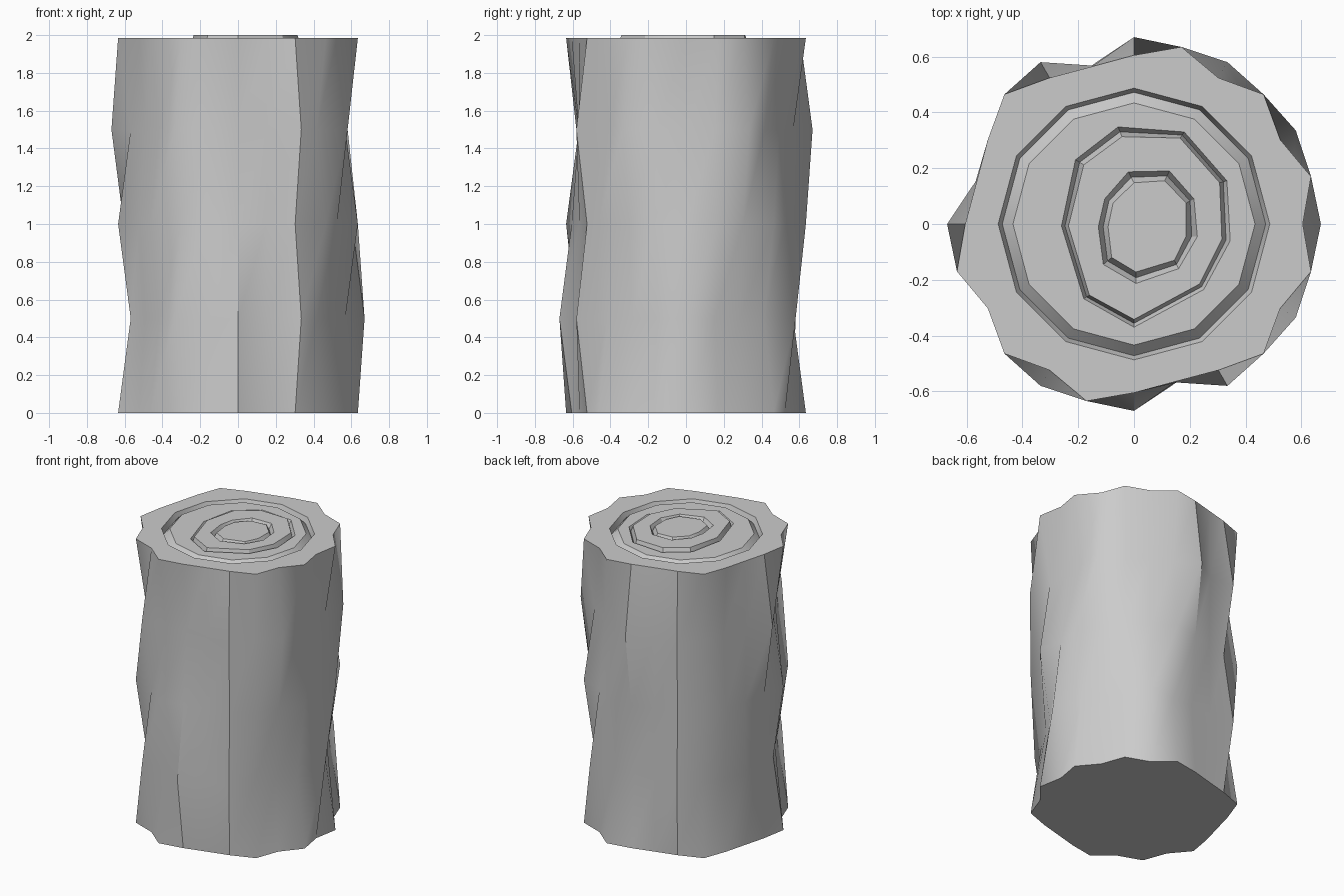
import bpy, bmesh
from math import sin, cos, radians

if "Cube" in bpy.data.objects:
    bpy.data.objects.remove(bpy.data.objects["Cube"])

bm = bmesh.new()
N = 24


def ring(pts, z):
    return [bm.verts.new((x, y, z)) for x, y in pts]


def polar(r, deg):
    return (r * cos(radians(deg)), r * sin(radians(deg)))


def skin(a, b):
    n = len(a)
    for i in range(n):
        j = (i + 1) % n
        bm.faces.new((a[i], a[j], b[j], b[i]))


def loop_edges(vs):
    out = []
    for i, v in enumerate(vs):
        w = vs[(i + 1) % len(vs)]
        out.append(bm.edges.get((v, w)) or bm.edges.new((v, w)))
    return out


def annulus(outer, inner):
    bmesh.ops.triangle_fill(bm, edges=loop_edges(outer) + loop_edges(inner),
                            use_beauty=True)


def groove(outer, inner, t, z_out, z_low, z_in):
    """V-shaped growth ring cut; t places the valley between the rims."""
    mid = [(a + (c - a) * t, b + (d - b) * t) for (a, b), (c, d) in zip(outer, inner)]
    o, m, i = ring(outer, z_out), ring(mid, z_low), ring(inner, z_in)
    skin(o, m)
    skin(m, i)
    return o, i


# Bark outline: main levels bulge between the 30 degree lines, mid levels on them
def main_outline():
    pts = []
    for k in range(N):
        d = k * 15
        if k % 2 == 0:
            r = 0.605
        else:
            r = 0.584 if d in (105, 165, 285) else 0.657
        pts.append(polar(r, d))
    return pts


def mid_outline(ridges):
    pts = []
    for k in range(N):
        d = k * 15
        r = 0.588 if k % 2 else (0.67 if d in ridges else 0.568)
        pts.append(polar(r, d))
    return pts


low = {0, 60, 120, 240, 270, 300}
high = {30, 90, 120, 180, 240, 300, 330}
TOP = 1.985
levels = [ring(main_outline(), 0), ring(mid_outline(low), 0.5),
          ring(main_outline(), 1.0), ring(mid_outline(high), 1.5),
          ring(main_outline(), TOP)]
for a, b in zip(levels, levels[1:]):
    skin(a, b)
bm.faces.new(levels[0][::-1])

# Growth rings on the cut top
o1, i1 = groove([polar(0.487, 30 * k) for k in range(12)],
                [polar(0.434, 30 * k) for k in range(12)], 0.28, TOP, TOP - 0.04, TOP)
o2, i2 = groove(
    [(-.057, .348), (-.21, .23), (-.26, -.007), (-.18, -.268), (0, -.37),
     (.25, -.235), (.345, -.06), (.333, .155), (.18, .33)],
    [(-.043, .313), (-.18, .212), (-.235, -.007), (-.16, -.255), (0, -.342),
     (.235, -.215), (.315, -.055), (.307, .148), (.165, .308)],
    0.5, TOP, TOP - 0.03, 2.0)
o3, i3 = groove(
    [(-.02, .187), (-.105, .09), (-.128, -.01), (-.11, -.145), (.007, -.213),
     (.16, -.16), (.227, -.045), (.215, .09), (.127, .19)],
    [(0, .148), (-.075, .075), (-.093, -.01), (-.08, -.12), (.007, -.172),
     (.145, -.13), (.187, -.043), (.187, .075), (.11, .155)],
    0.5, 2.0, 1.965, 2.0)
annulus(levels[-1], o1)
annulus(i1, o2)
annulus(i2, o3)
bm.faces.new(i3)

bmesh.ops.recalc_face_normals(bm, faces=bm.faces[:])
mesh = bpy.data.meshes.new("log")
bm.to_mesh(mesh)
bm.free()
log = bpy.data.objects.new("log", mesh)
bpy.context.collection.objects.link(log)
bpy.context.view_layer.objects.active = log
log.select_set(True)
bpy.ops.object.shade_smooth_by_angle(angle=radians(30))
